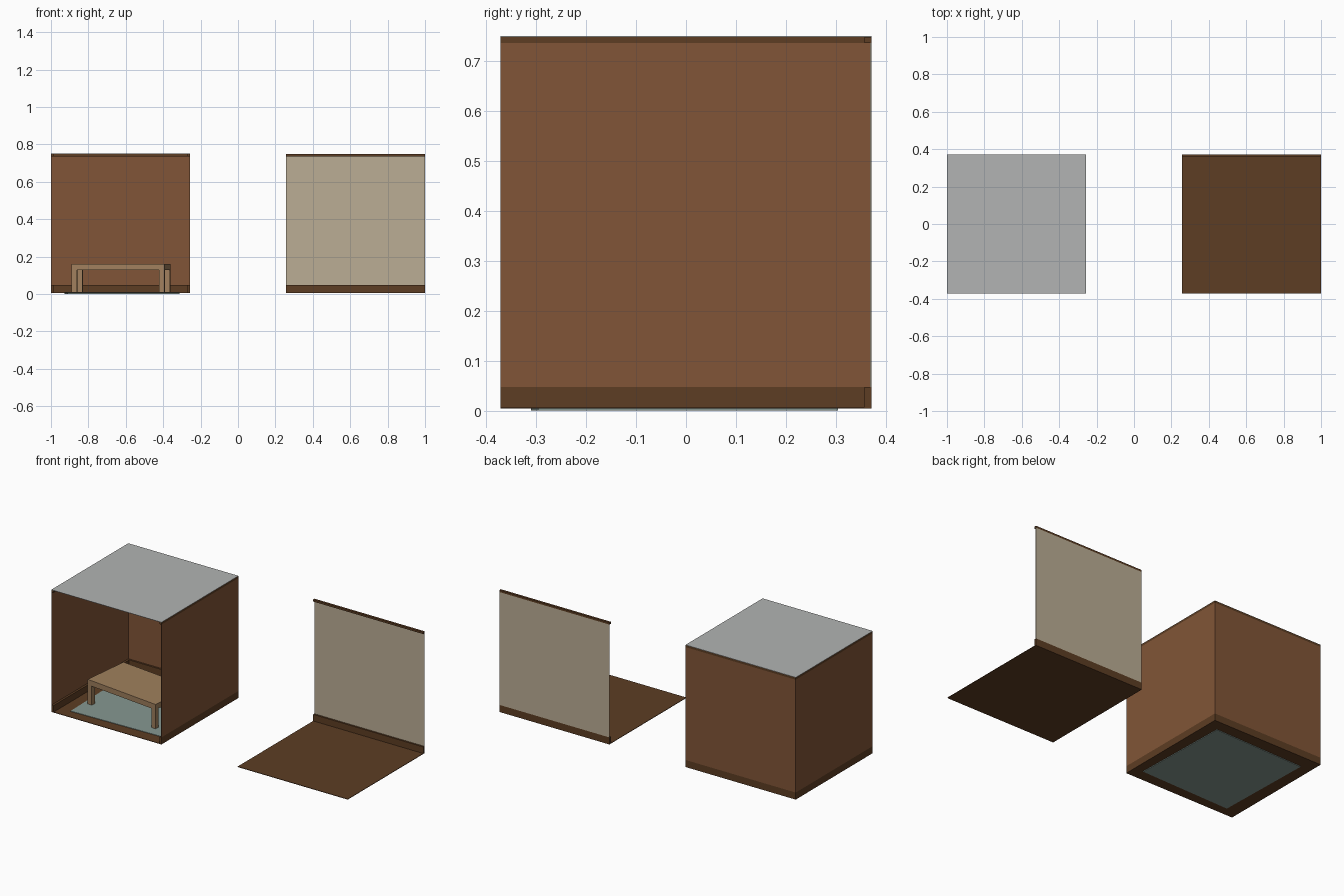
import bpy, math
from mathutils import Matrix

if "Cube" in bpy.data.objects:
    bpy.data.objects.remove(bpy.data.objects["Cube"])


def colour(name, r, g, b):
    def lin(c):
        c /= 255
        return c / 12.92 if c <= 0.04045 else ((c + 0.055) / 1.055) ** 2.4
    m = bpy.data.materials.new(name)
    m.diffuse_color = (lin(r), lin(g), lin(b), 1)
    m.use_nodes = True
    m.node_tree.nodes["Principled BSDF"].inputs["Base Color"].default_value = m.diffuse_color
    return m


BROWN = colour("wall brown", 129, 85, 55)
BEIGE = colour("wall beige", 187, 174, 149)
DARK = colour("dark wood", 93, 61, 35)
GREY = colour("ceiling grey", 178, 180, 179)
RUG = colour("rug green grey", 134, 152, 145)
OAK = colour("table oak", 160, 128, 93)


def box(name, x, y, z, mat, turn=None):
    """Box from (min, max) ranges, optionally moved by a matrix."""
    v = [(a, b, c) for a in x for b in y for c in z]
    f = [(0, 1, 3, 2), (4, 6, 7, 5), (0, 4, 5, 1), (2, 3, 7, 6), (0, 2, 6, 4), (1, 5, 7, 3)]
    me = bpy.data.meshes.new(name)
    me.from_pydata(v, [], f)
    me.materials.append(mat)
    ob = bpy.data.objects.new(name, me)
    bpy.context.collection.objects.link(ob)
    if turn:
        ob.matrix_world = turn
    return ob


H = 0.371                      # half size of a room
BASE, SKIRT, CROWN, TOP = 0.005, 0.048, 0.736, 0.748


def wall(side, x, y, inner_x, inner_y, mat):
    """Thin wall panel with a deeper skirting below and a crown trim above."""
    box(side + "_wall", x, y, (SKIRT, CROWN), mat)
    box(side + "_skirting", inner_x, inner_y, (BASE, SKIRT), DARK)
    box(side + "_crown_trim", inner_x, inner_y, (CROWN, TOP), DARK)


# Furnished room on the left
L, R = -1.0, -0.257
box("room_floor", (L, R), (-H, H), (BASE, 0.008), DARK)
wall("room_back", (L, R), (H - 0.003, H), (L, R), (H - 0.014, H), BROWN)
wall("room_left", (L, L + 0.003), (-H, H), (L, L + 0.016), (-H, H), BROWN)
wall("room_right", (R - 0.003, R), (-H, H), (R - 0.012, R), (-H, H), BROWN)
box("ceiling", (L, R), (-H, H), (TOP, 0.75), GREY)

# Rug, pokes through the floor slightly on both sides
box("rug", (-0.3, 0.3), (-0.3, 0.3), (0.001, 0.011), RUG,
    Matrix.Translation((-0.62, -0.003, 0)) @ Matrix.Rotation(math.radians(1.4), 4, 'Z'))

# Low table, turned slightly
turn = Matrix.Translation((-0.625, -0.057, 0)) @ Matrix.Rotation(math.radians(-6.3), 4, 'Z')
LX, LY, LEG = 0.249, 0.15, 0.028
box("table_top", (-LX, LX), (-LY, LY), (0.127, 0.16), OAK, turn)
for sx, nx in ((-1, "left"), (1, "right")):
    for sy, ny in ((-1, "front"), (1, "back")):
        box(f"table_leg_{ny}_{nx}",
            sorted((sx * LX, sx * (LX - LEG))), sorted((sy * LY, sy * (LY - LEG))),
            (0.002, 0.127), OAK, turn)

# Open corner module on the right: floor and back wall only
box("open_floor", (-R, -L), (-H, H), (BASE, 0.008), DARK)
wall("open_back", (-R, -L), (H - 0.003, H), (-R, -L), (H - 0.014, H), BEIGE)
